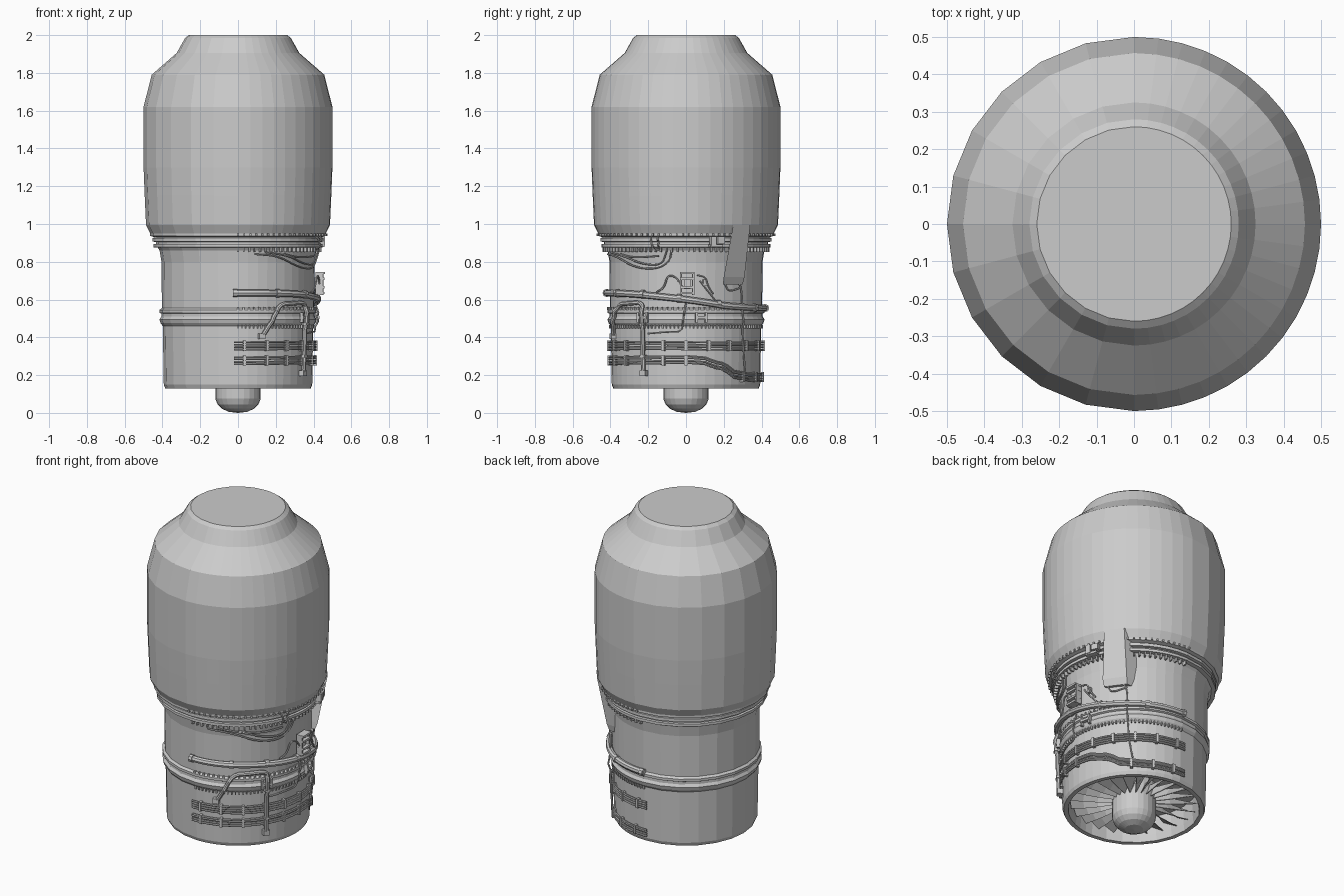
import bpy, bmesh
from math import sin, cos, radians, pi
from mathutils import Vector, Matrix

OUTER = [(0.36, 0.13), (0.385, 0.13), (0.393, 0.15), (0.398, 0.46), (0.41, 0.475), (0.416, 0.495),
         (0.406, 0.51), (0.406, 0.525), (0.416, 0.53), (0.416, 0.545), (0.403, 0.555), (0.405, 0.80),
         (0.415, 0.86), (0.425, 0.875), (0.448, 0.877), (0.448, 0.893), (0.435, 0.895), (0.435, 0.905),
         (0.452, 0.907), (0.452, 0.925), (0.442, 0.93), (0.465, 0.937), (0.465, 0.95), (0.487, 0.995),
         (0.494, 1.15), (0.5, 1.30), (0.5, 1.62), (0.457, 1.79), (0.325, 1.905), (0.28, 1.985), (0.26, 2.0)]
# the detailed half is finer than the plain half
ANGLES = [-90 + 7.5 * i for i in range(24)] + [90 + 15 * i for i in range(12)]


def finish(bm, name):
    bmesh.ops.recalc_face_normals(bm, faces=bm.faces)
    me = bpy.data.meshes.new(name)
    bm.to_mesh(me)
    bm.free()
    ob = bpy.data.objects.new(name, me)
    bpy.context.collection.objects.link(ob)
    return ob


def lathe(name, profile, angles=ANGLES):
    bm = bmesh.new()
    rings = []
    for r, z in profile:
        rings.append([bm.verts.new((r * cos(radians(a)), r * sin(radians(a)), z)) for a in angles])
    n = len(angles)
    for lo, hi in zip(rings, rings[1:]):
        for i in range(n):
            j = (i + 1) % n
            bm.faces.new((lo[i], lo[j], hi[j], hi[i]))
    bm.faces.new(rings[-1])
    bmesh.ops.remove_doubles(bm, verts=bm.verts, dist=1e-5)
    return finish(bm, name)


def skin(z):
    for (r0, z0), (r1, z1) in zip(OUTER, OUTER[1:]):
        if z0 <= z <= z1 and z1 > z0:
            return r0 + (r1 - r0) * (z - z0) / (z1 - z0)
    return 0.39


def on_skin(phi, z, off):
    r = skin(z) + off
    return Vector((r * cos(radians(phi)), r * sin(radians(phi)), z))


def tube(name, paths, radius, soft=2):
    """Round pipes; path points are (angle, height, distance off the casing)."""
    cu = bpy.data.curves.new(name, 'CURVE')
    cu.dimensions = '3D'
    cu.bevel_depth = radius
    cu.bevel_resolution = 1 if radius < 0.008 else 2
    cu.use_fill_caps = True
    for path in paths:
        pts = [Vector(p) for p in path]
        for _ in range(soft):
            cut = [pts[0]]
            for a, b in zip(pts, pts[1:]):
                cut += [a.lerp(b, 0.25), a.lerp(b, 0.75)]
            pts = cut + [pts[-1]]
        fine = [pts[0]]
        for a, b in zip(pts, pts[1:]):
            k = max(1, int(abs(b.x - a.x) / 6 + 0.99))
            fine += [a.lerp(b, (i + 1) / k) for i in range(k)]
        sp = cu.splines.new('POLY')
        sp.points.add(len(fine) - 1)
        for p, q in zip(sp.points, fine):
            p.co = (*on_skin(*q), 1)
    ob = bpy.data.objects.new(name, cu)
    bpy.context.collection.objects.link(ob)
    bpy.ops.object.select_all(action='DESELECT')
    ob.select_set(True)
    bpy.context.view_layer.objects.active = ob
    bpy.ops.object.convert(target='MESH')
    bpy.ops.object.shade_smooth_by_angle()


def blocks(name, items):
    """Boxes on the casing: (angle, height, offset, depth, width, tall)."""
    bm = bmesh.new()
    for phi, z, off, d, w, h in items:
        m = (Matrix.Translation(on_skin(phi, z, off)) @ Matrix.Rotation(radians(phi), 4, 'Z')
             @ Matrix.Diagonal((d, w, h, 1)))
        bmesh.ops.create_cube(bm, size=1, matrix=m)
    return finish(bm, name)


# main casing with flanges, tapered tail and inlet duct
lathe("engine_casing", [(0.352, 0.30), (0.355, 0.17)] + OUTER)
# wall behind the fan
lathe("fan_back_wall", [(0.353, 0.28), (0.0, 0.281)])
# nose cone
full = [15 * i for i in range(24)]
nose = lathe("nose_cone", [(0.12, 0.28), (0.12, 0.075), (0.108, 0.045), (0.085, 0.022),
                           (0.05, 0.006), (0.001, 0.0)], full)

# fan blades, twisted from root to tip
bm = bmesh.new()
COUNT = 24
for k in range(COUNT):
    rows = []
    for r, pitch, chord in [(0.115, 68, 0.07), (0.20, 52, 0.085), (0.28, 40, 0.095), (0.352, 30, 0.10)]:
        row = []
        for s in (-0.5, 0.5):
            t = s * chord * cos(radians(pitch))
            a = 2 * pi * k / COUNT + t / r
            row.append(bm.verts.new((r * cos(a), r * sin(a), 0.205 + s * chord * sin(radians(pitch)))))
        rows.append(row)
    for a, b in zip(rows, rows[1:]):
        bm.faces.new((a[0], a[1], b[1], b[0]))
blades = finish(bm, "fan_blades")
mod = blades.modifiers.new("thickness", 'SOLIDIFY')
mod.thickness = 0.004

# flat duct running down from the rear casing
bm = bmesh.new()
ring = []
for z, y0, y1, r in [(0.995, 0.25, 0.34, 0.492), (0.72, 0.20, 0.31, 0.440), (0.68, 0.195, 0.30, 0.425)]:
    ring.append([bm.verts.new(((rr * rr - y * y) ** 0.5, y, z))
                 for y, rr in ((y0, r), (y1, r), (y1, 0.395), (y0, 0.395))])
for a, b in zip(ring, ring[1:]):
    for i in range(4):
        bm.faces.new((a[i], a[(i + 1) % 4], b[(i + 1) % 4], b[i]))
bm.faces.new(ring[0])
bm.faces.new(ring[-1])
finish(bm, "bleed_duct")

# thick manifold pipe and its collars
main = [(-93, 0.635, 0.015), (-45, 0.633, 0.015), (-10, 0.61, 0.018), (15, 0.585, 0.02),
        (35, 0.56, 0.018), (92, 0.555, 0.012)]
tube("manifold_pipe", [main], 0.018)
tube("manifold_collars", [[(p - 1.5, z, 0.016), (p + 1.5, z, 0.016)] for p, z in
                          ((-92, 0.635), (-60, 0.634), (-33, 0.628), (-5, 0.607), (24, 0.576), (60, 0.557), (90, 0.555))],
     0.022, 0)

# bent fuel pipe with foot and fittings
tube("fuel_pipe", [[(-72, 0.40, 0.01), (-66, 0.47, 0.02), (-59, 0.575, 0.015), (-46, 0.58, 0.015),
                    (-33, 0.585, 0.02), (-33, 0.53, 0.02), (-33, 0.38, 0.025), (-33, 0.20, 0.02)]], 0.012)
blocks("fuel_pipe_fittings", [(-33, 0.21, 0.016, 0.03, 0.035, 0.03), (-33, 0.30, 0.02, 0.03, 0.03, 0.012),
                              (-33, 0.47, 0.02, 0.03, 0.03, 0.012), (-72, 0.405, 0.008, 0.03, 0.035, 0.03)])

# bundled hose lines around the lower casing
upper = [[(-93, z, 0.012), (-20, z + 0.003, 0.014), (30, z - 0.002, 0.014), (93, z, 0.012)]
         for z in (0.335, 0.348, 0.361, 0.374)]
lower = [[(-93, z, 0.012), (-25, z + 0.005, 0.012), (12, z + 0.007, 0.012), (22, z - 0.02, 0.012),
          (30, z - 0.03, 0.012), (42, z - 0.085, 0.012), (93, z - 0.088, 0.012)]
         for z in (0.257, 0.269, 0.284, 0.294)]
tube("hose_bundles", upper + lower, 0.0055, 1)
clamps = [(p, 0.355, 0.011, 0.026, 0.014, 0.054) for p in range(-85, 90, 17)]
clamps += [(p, 0.277, 0.01, 0.024, 0.014, 0.052) for p in range(-85, 15, 17)]
clamps += [(p, 0.19, 0.01, 0.024, 0.014, 0.052) for p in (48, 65, 82)]
blocks("hose_clamps", clamps)

# bolt rows on the flanges
bolts = []
for i in range(46):
    p = -90 + 4 * i
    bolts += [(p, 0.865, 0.012, 0.022, 0.008, 0.024), (p, 0.943, 0.003, 0.012, 0.009, 0.012),
              (p, 0.552, 0.004, 0.014, 0.009, 0.016)]
for i in range(61):
    bolts.append((-90 + 3 * i, 0.457, 0.004, 0.012, 0.007, 0.018))
blocks("flange_bolts", bolts)

# thin loose wiring
tube("wiring", [
    [(-78, 0.84, 0.012), (-60, 0.83, 0.015), (-40, 0.77, 0.015), (-22, 0.76, 0.015), (-12, 0.80, 0.015), (-10, 0.86, 0.02)],
    [(-70, 0.85, 0.012), (-50, 0.83, 0.015), (-35, 0.79, 0.015), (-18, 0.78, 0.015), (-14, 0.85, 0.02)],
    [(-55, 0.84, 0.012), (-40, 0.82, 0.012), (-20, 0.83, 0.015)],
    [(-24, 0.93, 0.01), (-22, 0.87, 0.025), (-18, 0.86, 0.025), (-19, 0.93, 0.012)],
    [(-22, 0.64, 0.015), (-16, 0.66, 0.02), (-13, 0.73, 0.025), (-7, 0.72, 0.025), (-2, 0.66, 0.03)],
    [(-30, 0.42, 0.008), (-12, 0.43, 0.01), (-3, 0.43, 0.01), (-2, 0.50, 0.01), (0, 0.58, 0.01)],
    [(40, 0.70, 0.015), (45, 0.66, 0.015), (45, 0.50, 0.02), (46, 0.35, 0.025), (49, 0.22, 0.02)],
    [(30, 0.68, 0.012), (33, 0.64, 0.012), (45, 0.665, 0.012)],
    [(10, 0.70, 0.02), (14, 0.66, 0.025), (22, 0.59, 0.025)],
    [(8, 0.73, 0.02), (14, 0.72, 0.03), (16, 0.67, 0.02), (20, 0.63, 0.02)],
], 0.005)

# valve unit: open frame with a core
valve = [(s, 0.685, 0.028, 0.04, 0.01, 0.12) for s in (-3.5, 5)]
valve += [(0.8, z, 0.032, 0.045, 0.075, 0.012) for z in (0.635, 0.665, 0.71, 0.74)]
valve += [(0.8, 0.687, 0.018, 0.035, 0.035, 0.06), (14, 0.69, 0.01, 0.02, 0.02, 0.03)]
blocks("valve_unit", valve)

# small brackets and the sensor box under the rear flange
small = []
for p in (-33, 11):
    for q in (-3.5, 3.5):
        small.append((p + q, 0.505, 0.012, 0.02, 0.012, 0.055))
    small.append((p, 0.505, 0.014, 0.02, 0.06, 0.014))
small += [(18, 0.91, 0.01, 0.035, 0.03, 0.05), (23, 0.915, 0.01, 0.04, 0.04, 0.035), (20, 0.885, 0.012, 0.03, 0.07, 0.014)]
blocks("brackets_and_sensor", small)
